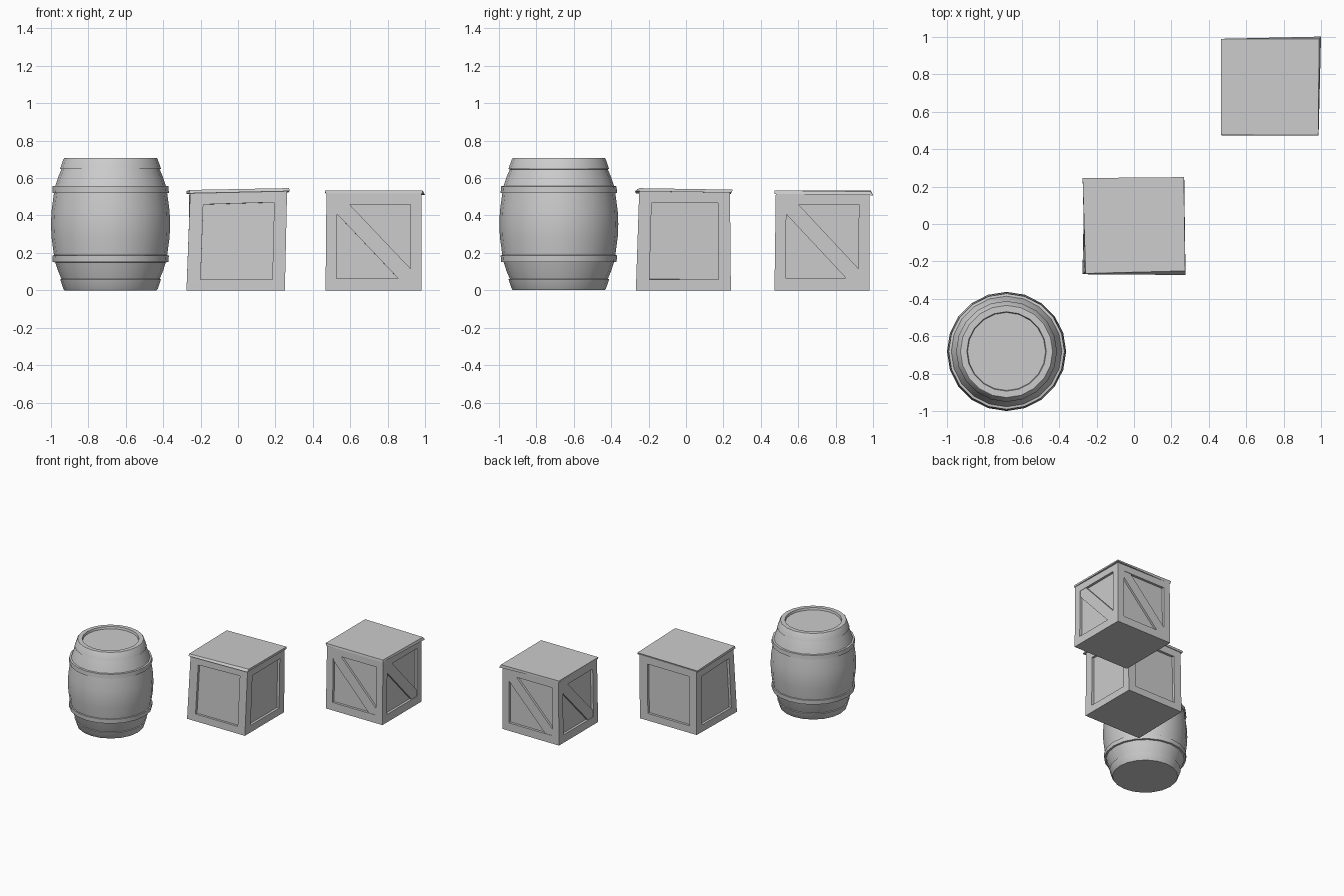
import bpy, bmesh, math
from mathutils import Vector

if "Cube" in bpy.data.objects:
    bpy.data.objects.remove(bpy.data.objects["Cube"])


def make_object(name, bm, smooth=False):
    bmesh.ops.remove_doubles(bm, verts=bm.verts, dist=1e-5)
    bmesh.ops.recalc_face_normals(bm, faces=bm.faces)
    mesh = bpy.data.meshes.new(name)
    bm.to_mesh(mesh)
    bm.free()
    obj = bpy.data.objects.new(name, mesh)
    bpy.context.collection.objects.link(obj)
    if smooth:
        bpy.context.view_layer.objects.active = obj
        obj.select_set(True)
        bpy.ops.object.shade_smooth_by_angle(angle=math.radians(32))
        obj.select_set(False)
    return obj


def poly(bm, pts):
    return bm.faces.new([bm.verts.new(p) for p in pts])


def lathe(name, profile, centre, sides=20):
    bm = bmesh.new()

    def ring(r, z):
        return [(centre[0] + r * math.cos(2 * math.pi * i / sides),
                 centre[1] + r * math.sin(2 * math.pi * i / sides), z) for i in range(sides)]
    rings = [ring(*p) for p in profile]
    for a, b in zip(rings, rings[1:]):
        for i in range(sides):
            j = (i + 1) % sides
            poly(bm, [a[i], a[j], b[j], b[i]])
    poly(bm, rings[0][::-1])
    poly(bm, rings[-1])
    return make_object(name, bm, True)


def prism(name, bottom, top):
    bm = bmesh.new()
    poly(bm, bottom[::-1])
    poly(bm, top)
    n = len(bottom)
    for i in range(n):
        j = (i + 1) % n
        poly(bm, [bottom[i], bottom[j], top[j], top[i]])
    return make_object(name, bm)


def crate(name, bottom, top, lid_low, lid_high, panel, depth=0.02, brace=False):
    # panel: recess corners as fractions of a side face
    bottom, top = [Vector(p) for p in bottom], [Vector(p) for p in top]
    bm = bmesh.new()
    poly(bm, bottom[::-1])
    poly(bm, top)
    for i in range(4):
        j = (i + 1) % 4
        a, b, c, d = bottom[i], bottom[j], top[j], top[i]
        normal = (b - a).cross(d - a).normalized()

        def at(u, v, sink=0.0):
            return a.lerp(b, u).lerp(d.lerp(c, u), v) - normal * sink
        outer = [a, b, c, d]
        rim = [at(u, v) for u, v in panel]
        deep = [at(u, v, depth) for u, v in panel]
        for k in range(4):
            m = (k + 1) % 4
            poly(bm, [outer[k], outer[m], rim[m], rim[k]])
            poly(bm, [rim[k], rim[m], deep[m], deep[k]])
        poly(bm, deep)
        if brace:
            # diagonal plank from upper left to lower right
            (u0, v0), (u1, v1) = panel[0], panel[2]
            du, dv = (u1 - u0) * 0.17, (v1 - v0) * 0.13
            shape = [(u0, v1), (u0, v1 - dv), (u1 - du, v0), (u1, v0), (u1, v0 + dv), (u0 + du, v1)]
            prism(f"{name}_brace_{i + 1}", [at(u, v, depth) for u, v in shape],
                  [at(u, v, 0.003) for u, v in shape])
    make_object(name + "_body", bm)
    prism(name + "_lid", lid_low, lid_high)


# Barrel: staves, hoops and recessed head in one turned profile
half = [(0.318, 0), (0.315, 0.07), (0.302, 0.166), (0.311, 0.167), (0.309, 0.202),
        (0.295, 0.204), (0.280, 0.25), (0.262, 0.293), (0.269, 0.295), (0.252, 0.345), (0.246, 0.353)]
mid = 0.354
profile = [(r, mid - h) for r, h in reversed(half)] + [(r, mid + h) for r, h in half[1:]]
profile += [(0.212, 0.707), (0.208, 0.69)]
lathe("barrel", profile, (-0.68, -0.68))

# Plain crate, slightly crooked
crate("plain_crate",
      [(-0.275, -0.268, 0), (0.25, -0.268, 0), (0.25, 0.24, 0), (-0.265, 0.24, 0)],
      [(-0.255, -0.25, 0.526), (0.262, -0.25, 0.536), (0.26, 0.235, 0.53), (-0.26, 0.235, 0.52)],
      [(-0.262, -0.268, 0.518), (0.275, -0.272, 0.53), (0.268, 0.243, 0.522), (-0.274, 0.24, 0.515)],
      [(-0.258, -0.264, 0.536), (0.273, -0.25, 0.546), (0.266, 0.25, 0.538), (-0.274, 0.245, 0.53)],
      [(0.14, 0.11), (0.87, 0.11), (0.87, 0.88), (0.14, 0.87)])

# Braced crate
crate("braced_crate",
      [(0.467, 0.473, 0), (0.98, 0.473, 0), (0.98, 0.98, 0), (0.467, 0.98, 0)],
      [(0.472, 0.48, 0.52), (0.98, 0.48, 0.52), (0.98, 0.982, 0.52), (0.472, 0.98, 0.52)],
      [(0.468, 0.472, 0.516), (0.985, 0.472, 0.516), (0.998, 1.0, 0.508), (0.466, 0.978, 0.516)],
      [(0.463, 0.476, 0.534), (0.983, 0.474, 0.534), (0.988, 0.988, 0.528), (0.463, 0.988, 0.534)],
      [(0.115, 0.125), (0.885, 0.125), (0.885, 0.88), (0.115, 0.88)], brace=True)
